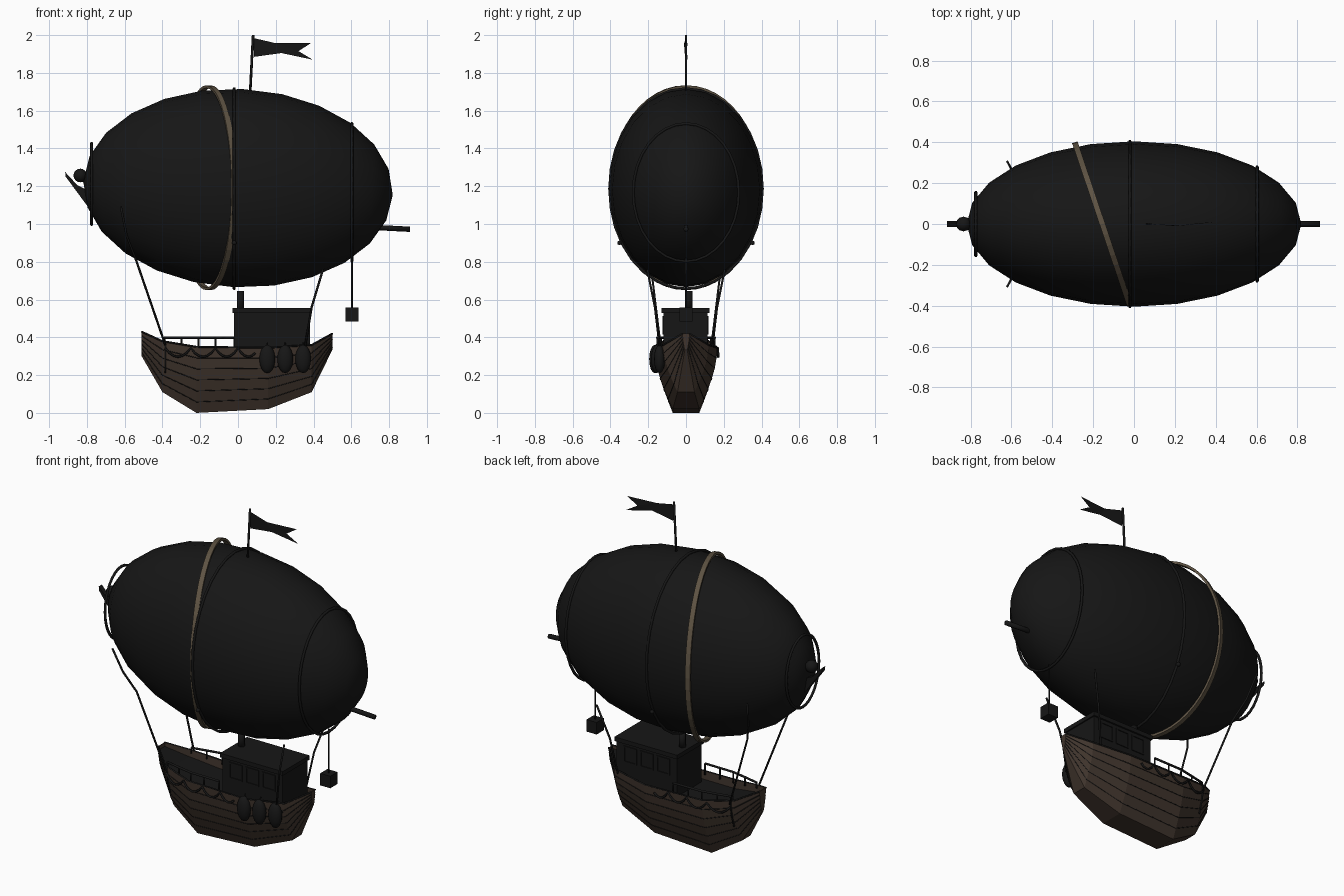
import bpy, bmesh, math
from mathutils import Matrix, Vector

if "Cube" in bpy.data.objects:
    bpy.data.objects.remove(bpy.data.objects["Cube"])


def material(name, rgb):
    m = bpy.data.materials.new(name)
    m.diffuse_color = (*rgb, 1)
    m.use_nodes = True
    m.node_tree.nodes["Principled BSDF"].inputs["Base Color"].default_value = m.diffuse_color
    return m


DARK = material("dark", (0.008, 0.008, 0.008))
WOOD = material("wood", (0.05, 0.034, 0.025))
TAN = material("tan", (0.11, 0.085, 0.055))


def add(name, bm, mat=DARK, smooth=False):
    bmesh.ops.recalc_face_normals(bm, faces=bm.faces)
    me = bpy.data.meshes.new(name)
    bm.to_mesh(me)
    bm.free()
    for p in me.polygons:
        p.use_smooth = smooth
    me.materials.append(mat)
    ob = bpy.data.objects.new(name, me)
    bpy.context.collection.objects.link(ob)
    return ob


def box(name, lo, hi, mat=DARK):
    lo, hi = Vector(lo), Vector(hi)
    bm = bmesh.new()
    bmesh.ops.create_cube(bm, size=1, matrix=Matrix.Translation((lo + hi) / 2)
                          @ Matrix.Diagonal((*(hi - lo), 1)))
    return add(name, bm, mat)


def ball(name, c, r, u=12, v=8, rot=Matrix(), pole=Matrix(), smooth=True):
    bm = bmesh.new()
    bmesh.ops.create_uvsphere(bm, u_segments=u, v_segments=v, radius=1,
                              matrix=Matrix.Translation(c) @ rot @ Matrix.Diagonal((*r, 1)) @ pole)
    return add(name, bm, DARK, smooth)


def rope(name, pts, r=0.005, mat=DARK, sides=6, closed=False):
    """Sweep a small polygon along a path."""
    bm = bmesh.new()
    pts = [Vector(p) for p in pts]
    n, rings = len(pts), []
    for i, p in enumerate(pts):
        a = pts[i - 1] if closed or i else p
        b = pts[(i + 1) % n] if closed or i < n - 1 else p
        t = (b - a).normalized()
        s = t.cross(Vector((0, 1, 0)) if abs(t.y) < 0.7 else Vector((1, 0, 0))).normalized()
        if closed:
            s = Vector((1, 0, 0))
        w = t.cross(s)
        rings.append([bm.verts.new(p + r * (s * math.cos(k * math.tau / sides) + w * math.sin(k * math.tau / sides)))
                      for k in range(sides)])
    for i in range(n if closed else n - 1):
        A, B = rings[i], rings[(i + 1) % n]
        for k in range(sides):
            bm.faces.new((A[k], A[(k + 1) % sides], B[(k + 1) % sides], B[k]))
    if not closed:
        bm.faces.new(rings[0])
        bm.faces.new(rings[-1])
    return add(name, bm, mat, True)


# Gas envelope, nose slightly raised
tilt = Matrix.Rotation(math.radians(2.5), 4, 'Y')
ball("envelope", (0, 0, 1.19), (0.82, 0.405, 0.525), 24, 12, tilt, Matrix.Rotation(math.pi / 2, 4, 'Y'))

# Thin hoops around the envelope
for nm, x, zc, ry, rz in (("rear_hoop", 0.603, 1.167, 0.28, 0.365),
                          ("middle_hoop", -0.02, 1.187, 0.405, 0.53),
                          ("nose_hoop", -0.775, 1.212, 0.155, 0.215)):
    rope(nm, [(x, ry * math.cos(a), zc + rz * math.sin(a))
              for a in (i * math.tau / 32 for i in range(32))], 0.008, closed=True)
for s in (-1, 1):
    ball("hoop_fitting", (-0.02, s * 0.352, 0.9), (0.012, 0.012, 0.012))

# Flat tan strap running diagonally round the envelope
bm = bmesh.new()
along = Vector((0.135, -0.4, 0)).normalized()
across = Vector((-along.y, along.x, 0))
N, rings = 48, []
for i in range(N):
    a = i * math.tau / N
    rings.append([bm.verts.new(Vector((-0.155, 0, 1.192)) + along * (0.422 - d) * math.cos(a)
                               + across * w + Vector((0, 0, (0.542 - d) * math.sin(a))))
                  for w, d in ((-0.014, 0), (0.014, 0), (0.014, 0.014), (-0.014, 0.014))])
for i in range(N):
    A, B = rings[i], rings[(i + 1) % N]
    for k in range(4):
        bm.faces.new((A[k], A[(k + 1) % 4], B[(k + 1) % 4], B[k]))
ob = add("tan_strap", bm, TAN)

# Nose ball and spike, tail spar
ball("nose_ball", (-0.835, 0, 1.257), (0.036, 0.036, 0.036))
rope("nose_neck", [(-0.85, 0, 1.25), (-0.78, 0, 1.23)], 0.02)
bm = bmesh.new()
prof = [(-0.915, 1.275), (-0.865, 1.215), (-0.79, 1.08), (-0.80, 1.12), (-0.912, 1.24)]
prof = [(-0.915, 1.275), (-0.85, 1.205), (-0.78, 1.17), (-0.79, 1.085), (-0.912, 1.25)]
f = bm.faces.new([bm.verts.new((x, -0.015, z)) for x, z in prof])
ext = bmesh.ops.extrude_face_region(bm, geom=[f])
bmesh.ops.translate(bm, vec=(0, 0.03, 0), verts=[v for v in ext["geom"] if isinstance(v, bmesh.types.BMVert)])
add("nose_spike", bm)
rope("tail_spar", [(0.66, 0, 0.985), (0.91, 0, 0.972)], 0.014, sides=8)

# Flag pole and swallow-tailed pennant
rope("flag_pole", [(0.064, 0, 1.69), (0.08, 0, 2.0)], 0.007)
bm = bmesh.new()
v = [bm.verts.new(p) for p in ((0.08, 0, 1.985), (0.20, -0.01, 1.957), (0.385, 0.008, 1.957), (0.32, 0.004, 1.915),
                               (0.395, 0.01, 1.87), (0.23, -0.008, 1.905), (0.085, 0, 1.885))]
for q in ((0, 1, 5, 6), (1, 2, 3), (1, 3, 5), (3, 4, 5)):
    bm.faces.new([v[i] for i in q])
add("pennant", bm)

# Hull stations: x, keel z, sheer z, half width at keel, half width at sheer
ST = [(-0.51, 0.30, 0.43, 0.008, 0.03), (-0.40, 0.11, 0.38, 0.04, 0.12), (-0.22, 0.0, 0.35, 0.07, 0.16),
      (0.16, 0.02, 0.345, 0.07, 0.165), (0.39, 0.11, 0.36, 0.045, 0.12), (0.50, 0.335, 0.42, 0.006, 0.018)]
ROWS = 6


def hull(x, t, side, out=0.0):
    """Point on the hull side at x, with t from 0 (keel) to 1 (sheer)."""
    for a, b in zip(ST, ST[1:]):
        if x <= b[0] + 1e-6:
            break
    k = (x - a[0]) / (b[0] - a[0])
    _, z0, z1, w0, w1 = [p + (q - p) * k for p, q in zip(a, b)]
    return Vector((x, side * (w0 + (w1 - w0) * math.sin(t * math.pi / 2) + out), z0 + (z1 - z0) * t))


bm = bmesh.new()
sec = [[bm.verts.new(hull(s[0], t / ROWS, sd)) for sd, ts in ((1, range(ROWS, -1, -1)), (-1, range(ROWS + 1)))
        for t in ts] for s in ST]
for A, B in zip(sec, sec[1:]):
    for k in range(len(A) - 1):
        bm.faces.new((A[k], A[k + 1], B[k + 1], B[k]))
bm.faces.new(sec[0])
bm.faces.new(sec[-1])
ob = add("hull", bm, WOOD)
m = ob.modifiers.new("thickness", 'SOLIDIFY')
m.thickness, m.offset = 0.006, -1

# Deck
bm = bmesh.new()
edge = [[bm.verts.new(hull(s[0], 0.86, sd, -0.003)) for sd in (-1, 1)] for s in ST]
for A, B in zip(edge, edge[1:]):
    bm.faces.new((A[0], A[1], B[1], B[0]))
add("deck", bm)

for s in (-1, 1):
    # Plank seams and gunwale
    for r in range(1, ROWS):
        rope("plank_seam", [hull(p[0], r / ROWS, s) for p in ST], 0.0025, sides=4)
    rope("gunwale", [hull(p[0], 1, s) for p in ST], 0.005)
    rope("hull_strap", [hull(-0.385, t, s, 0.003) for t in (0.4, 0.6, 0.8, 1)], 0.005)
    # Railing on the open deck
    xs = [-0.39, -0.30, -0.21, -0.12, -0.02]
    rope("top_rail", [hull(x, 1, s, -0.01).xy.to_3d() + Vector((0, 0, 0.398)) for x in xs], 0.007)
    for x in xs:
        p = hull(x, 0.95, s, -0.01)
        rope("rail_post", [p, (p.x, p.y, 0.398)], 0.005)
    # Rope swags along the side
    sw = [-0.385, -0.25, -0.12, 0.0, 0.11]
    path = []
    for a, b in zip(sw, sw[1:]):
        for i in range(6):
            u = i / 6
            p = hull(a + (b - a) * u, 0.95, s, 0.008)
            p.z = 0.342 - 0.045 * 4 * u * (1 - u)
            path.append(p)
    rope("rope_swag", path, 0.006)
    # Suspension ropes up to the envelope
    rope("rear_line", [(-0.385, s * 0.135, 0.36), (-0.54, s * 0.19, 0.81), (-0.59, s * 0.25, 0.94),
                       (-0.62, s * 0.305, 1.09)], 0.006)
    rope("front_line", [(0.355, s * 0.14, 0.35), (0.39, s * 0.165, 0.56), (0.45, s * 0.205, 0.76)], 0.006)

# Cabin with roof, window frames and chimney
box("cabin", (-0.02, -0.12, 0.30), (0.38, 0.115, 0.535))
box("cabin_roof", (-0.028, -0.13, 0.53), (0.388, 0.125, 0.555))
for s, y in ((-1, -0.12), (1, 0.115)):
    for x in (0.07, 0.18, 0.29):
        for dx in (-0.04, 0.04):
            box("window_stile", (x + dx - 0.004, y - 0.005, 0.42), (x + dx + 0.004, y + 0.005, 0.51))
        for z in (0.42, 0.51):
            box("window_rail", (x - 0.044, y - 0.005, z - 0.004), (x + 0.044, y + 0.005, z + 0.004))
rope("chimney", [(0.013, 0.015, 0.54), (0.013, 0.015, 0.645)], 0.019, sides=8)

# Fenders hung on the front side
for x, y in ((0.155, -0.165), (0.25, -0.155), (0.345, -0.14)):
    ball("fender", (x, y, 0.285), (0.042, 0.03, 0.075))
    rope("fender_cord", [(x, y, 0.35), (x, y + 0.015, 0.37)], 0.004)

# Hanging lantern
box("lantern", (0.57, -0.034, 0.485), (0.637, 0.034, 0.557))
rope("lantern_cord", [(0.603, 0, 0.55), (0.603, 0, 0.82)], 0.005)
